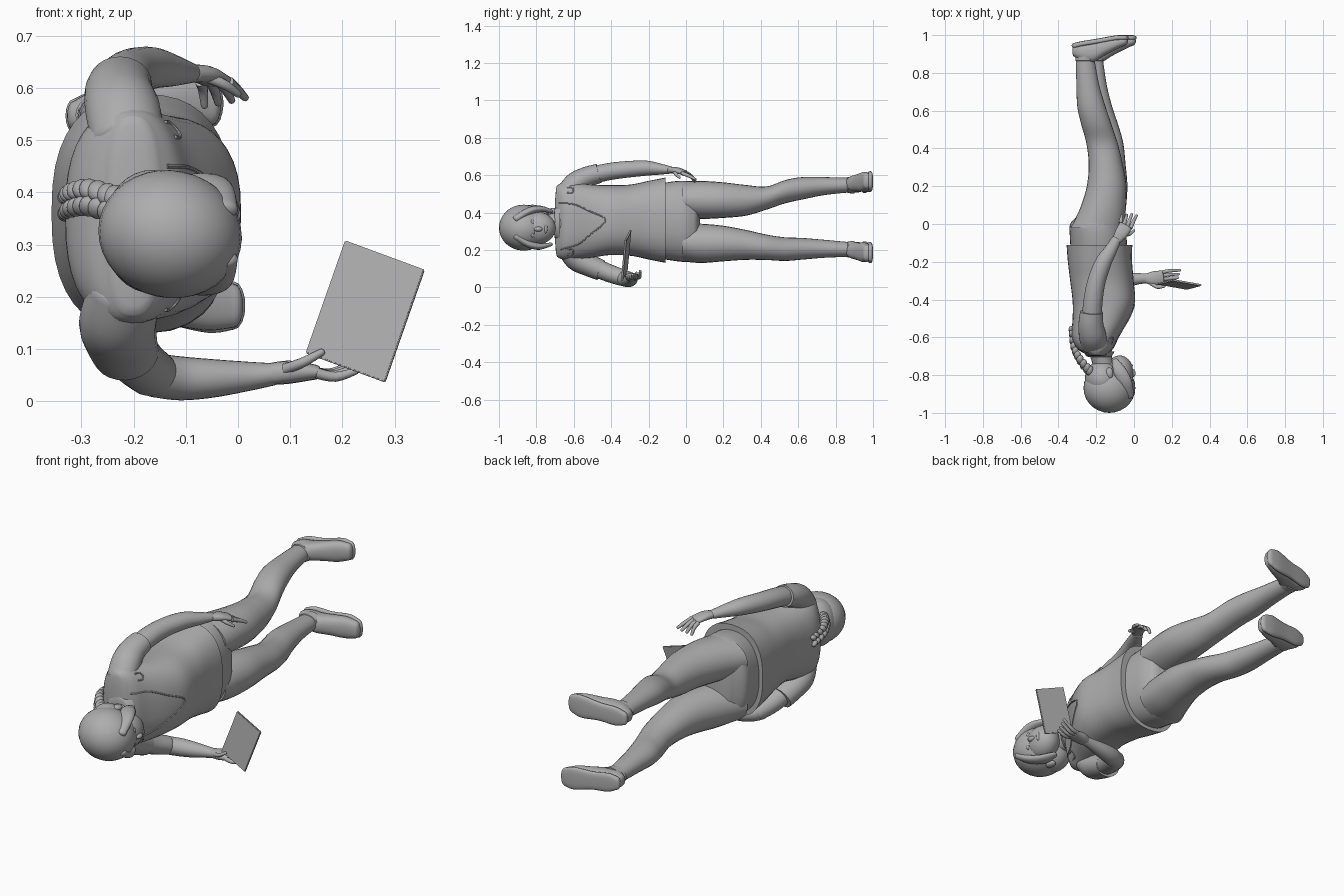
import bpy, bmesh, math
from mathutils import Vector, Matrix
from mathutils.bvhtree import BVHTree

X, Y, Z = Vector((1, 0, 0)), Vector((0, 1, 0)), Vector((0, 0, 1))
grey = bpy.data.materials.new("plain grey")
grey.diffuse_color = (0.42, 0.42, 0.42, 1)


def finish(name, bm, angle=40):
    bmesh.ops.recalc_face_normals(bm, faces=bm.faces)
    me = bpy.data.meshes.new(name)
    bm.to_mesh(me)
    bm.free()
    me.materials.append(grey)
    ob = bpy.data.objects.new(name, me)
    bpy.context.collection.objects.link(ob)
    bpy.ops.object.select_all(action='DESELECT')
    ob.select_set(True)
    bpy.context.view_layer.objects.active = ob
    bpy.ops.object.shade_smooth_by_angle(angle=math.radians(angle))
    return ob


def smooth(rows, steps):
    """Spline through rows of numbers."""
    out = []
    for i in range(len(rows) - 1):
        a, b, c, d = (rows[max(0, min(len(rows) - 1, i + k))] for k in (-1, 0, 1, 2))
        for s in range(steps):
            t = s / steps
            out.append([0.5 * (2 * q + (r - p) * t + (2 * p - 5 * q + 4 * r - w) * t * t
                               + (3 * q - p - 3 * r + w) * t ** 3)
                        for p, q, r, w in zip(a, b, c, d)])
    return out + [list(rows[-1])]


def add_loft(bm, rows, ref=X, axis=None, power=2.0, steps=5, sides=24, caps=(0.0, 0.0)):
    """Skin rings (x, y, z, half size along ref, half size across); caps round the ends."""
    rows = smooth(rows, steps)
    pts = [Vector(r[:3]) for r in rows]
    rings = []
    n = len(rows)
    for i, r in enumerate(rows):
        t = axis or (pts[min(i + 1, n - 1)] - pts[max(i - 1, 0)]).normalized()
        rings.append((pts[i], t, r[3], r[4]))
    for end, sign in ((0, -1), (1, 1)):
        if caps[end]:
            p, t, a, b = rings[-1] if end else rings[0]
            for ang in (25, 48, 68, 82):
                c, s = math.cos(math.radians(ang)), math.sin(math.radians(ang))
                extra = (p + t * sign * caps[end] * s, t, a * c, b * c)
                rings.append(extra) if end else rings.insert(0, extra)
    loops = []
    for p, t, a, b in rings:
        u = (ref - t * ref.dot(t)).normalized()
        v = t.cross(u)
        loop = []
        for k in range(sides):
            c, s = math.cos(2 * math.pi * k / sides), math.sin(2 * math.pi * k / sides)
            cc = math.copysign(abs(c) ** (2 / power), c)
            ss = math.copysign(abs(s) ** (2 / power), s)
            loop.append(bm.verts.new(p + u * a * cc + v * b * ss))
        loops.append(loop)
    for l0, l1 in zip(loops, loops[1:]):
        for k in range(sides):
            bm.faces.new((l0[k], l0[(k + 1) % sides], l1[(k + 1) % sides], l1[k]))
    bm.faces.new(loops[0])
    bm.faces.new(loops[-1])


def loft(name, rows, **kw):
    bm = bmesh.new()
    add_loft(bm, rows, **kw)
    return finish(name, bm)


def ball(name, centre, size, rot=(0, 0, 0)):
    bm = bmesh.new()
    m = Matrix.Translation(centre)
    for ang, ax in zip(rot, "XYZ"):
        m = m @ Matrix.Rotation(math.radians(ang), 4, ax)
    bmesh.ops.create_uvsphere(bm, u_segments=28, v_segments=18, radius=1,
                              matrix=m @ Matrix.Diagonal((*size, 1)))
    return finish(name, bm)


# Shirt body, neck end to hem
shirt = loft("shirt", [
    (-0.20, -0.69, 0.355, 0.055, 0.19), (-0.205, -0.66, 0.355, 0.095, 0.205),
    (-0.205, -0.60, 0.355, 0.125, 0.205), (-0.175, -0.50, 0.355, 0.15, 0.195),
    (-0.16, -0.41, 0.36, 0.165, 0.187), (-0.17, -0.30, 0.36, 0.168, 0.19),
    (-0.18, -0.20, 0.36, 0.17, 0.21), (-0.183, -0.11, 0.36, 0.174, 0.228)],
    axis=Y, power=2.5, sides=40, caps=(0.012, 0))

# Hips and the two legs
loft("hips", [
    (-0.185, -0.14, 0.355, 0.15, 0.20), (-0.19, -0.06, 0.355, 0.15, 0.213),
    (-0.192, 0.0, 0.353, 0.146, 0.216), (-0.18, 0.045, 0.352, 0.115, 0.205)],
    axis=Y, power=2.3, sides=40, caps=(0, 0.03))
loft("upper_leg_side_leg", [
    (-0.195, -0.02, 0.468, 0.14, 0.10), (-0.165, 0.08, 0.468, 0.122, 0.102),
    (-0.145, 0.2, 0.467, 0.105, 0.095), (-0.15, 0.32, 0.466, 0.09, 0.082),
    (-0.17, 0.43, 0.478, 0.083, 0.062), (-0.20, 0.53, 0.512, 0.08, 0.062),
    (-0.225, 0.62, 0.53, 0.075, 0.06), (-0.245, 0.74, 0.542, 0.06, 0.048),
    (-0.26, 0.89, 0.548, 0.048, 0.038)], axis=Y)
loft("lower_leg_side_leg", [
    (-0.195, -0.02, 0.24, 0.14, 0.10), (-0.165, 0.08, 0.236, 0.122, 0.105),
    (-0.14, 0.2, 0.235, 0.105, 0.095), (-0.135, 0.32, 0.228, 0.09, 0.08),
    (-0.14, 0.43, 0.215, 0.083, 0.068), (-0.165, 0.53, 0.205, 0.08, 0.063),
    (-0.19, 0.62, 0.207, 0.075, 0.058), (-0.205, 0.74, 0.207, 0.06, 0.048),
    (-0.215, 0.89, 0.203, 0.048, 0.038)], axis=Y)

# Shoes: upper, sole, ankle collar and laces
for label, dx, z, splay in (("upper_side", 0, 0.548, 0.025), ("lower_side", 0.042, 0.203, -0.022)):
    zz = lambda x: z + splay * (x + 0.3) / 0.28
    loft(label + "_shoe", [(x + dx, y, zz(x), a, b) for x, y, a, b in (
        (-0.315, 0.915, 0.03, 0.028), (-0.28, 0.91, 0.045, 0.042), (-0.22, 0.91, 0.055, 0.044),
        (-0.16, 0.935, 0.046, 0.048), (-0.10, 0.955, 0.035, 0.052), (-0.05, 0.968, 0.024, 0.042))],
        ref=Y, axis=X, power=2.4, caps=(0.012, 0.018))
    loft(label + "_sole", [(x + dx, y, zz(x), 0.014, b) for x, y, b in (
        (-0.315, 0.945, 0.032), (-0.27, 0.955, 0.046), (-0.19, 0.968, 0.045),
        (-0.10, 0.984, 0.056), (-0.05, 0.986, 0.046))],
        ref=Y, axis=X, power=3, caps=(0.015, 0.022))
    loft(label + "_shoe_collar", [(-0.255 + dx, 0.865, z, 0.056, 0.043),
         (-0.25 + dx, 0.90, z, 0.058, 0.046)], axis=Y, caps=(0.006, 0))
    for i in range(4):
        x = -0.175 + 0.022 * i
        yt = 0.886 + 0.012 * i
        loft(f"{label}_lace_{i + 1}", [(x + dx, yt + 0.009, zz(x) - 0.027, 0.004, 0.004),
             (x + dx, yt, zz(x), 0.004, 0.004), (x + dx, yt + 0.009, zz(x) + 0.027, 0.004, 0.004)],
             steps=3, sides=8)

# Arms with wider short sleeves
loft("lowered_sleeve", [(-0.21, -0.645, 0.50, 0.07, 0.055), (-0.22, -0.59, 0.555, 0.072, 0.062),
     (-0.228, -0.53, 0.59, 0.066, 0.056), (-0.225, -0.465, 0.61, 0.06, 0.052)], caps=(0.02, 0))
loft("lowered_arm", [(-0.225, -0.54, 0.59, 0.052, 0.046), (-0.218, -0.42, 0.618, 0.051, 0.046),
     (-0.20, -0.31, 0.632, 0.048, 0.044), (-0.165, -0.21, 0.638, 0.044, 0.04),
     (-0.125, -0.14, 0.633, 0.034, 0.03), (-0.092, -0.08, 0.628, 0.025, 0.019)], caps=(0, 0.01))
loft("raised_sleeve", [(-0.215, -0.64, 0.215, 0.07, 0.055), (-0.23, -0.585, 0.155, 0.074, 0.065),
     (-0.225, -0.52, 0.12, 0.07, 0.06), (-0.215, -0.455, 0.092, 0.064, 0.056)], caps=(0.02, 0))
loft("raised_upper_arm", [(-0.22, -0.51, 0.118, 0.054, 0.05), (-0.195, -0.42, 0.08, 0.053, 0.048),
     (-0.165, -0.345, 0.054, 0.05, 0.045)], caps=(0, 0.04))
loft("raised_forearm", [(-0.16, -0.335, 0.05, 0.042, 0.046), (-0.11, -0.31, 0.044, 0.042, 0.044),
     (-0.05, -0.298, 0.044, 0.037, 0.04), (0.02, -0.29, 0.048, 0.028, 0.03),
     (0.07, -0.288, 0.052, 0.021, 0.026)], ref=Z, caps=(0.035, 0.01))


# Hands: a palm with tapering fingers and thumb
def hand(label, palm, fingers, ref):
    bm = bmesh.new()
    add_loft(bm, palm, ref=ref, sides=16, power=2.4, caps=(0.006, 0.008))
    for a, b, c in fingers:
        add_loft(bm, [(*a, 0.0105, 0.0105), (*b, 0.0095, 0.0095), (*c, 0.007, 0.007)],
                 ref=ref, steps=4, sides=10, caps=(0, 0.006))
    finish(label, bm)


hand("lowered_hand", [(-0.092, -0.085, 0.628, 0.017, 0.024), (-0.068, -0.05, 0.626, 0.017, 0.034),
                      (-0.045, -0.012, 0.615, 0.013, 0.036)],
     [((-0.072 + 0.018 * i, 0.004 - 0.009 * i, 0.612), (-0.067 + 0.022 * i, 0.027 - 0.003 * i, 0.596),
       (-0.064 + 0.026 * i, 0.045 + 0.003 * (i % 3), 0.566 + 0.005 * i)) for i in range(4)]
     + [((-0.058, -0.06, 0.62), (-0.025, -0.054, 0.606), (0.0, -0.035, 0.588))], Z)
hand("raised_hand", [(0.06, -0.288, 0.052, 0.021, 0.024), (0.10, -0.288, 0.056, 0.022, 0.037),
                     (0.15, -0.283, 0.056, 0.014, 0.037)],
     [((0.15, -0.312 + 0.019 * i, 0.054), (0.187, -0.308 + 0.02 * i, 0.047 + 0.003 * i),
       (0.225 + 0.006 * i, -0.305 + 0.02 * i, 0.058 + 0.01 * i)) for i in range(4)]
     + [((0.09, -0.315, 0.062), (0.125, -0.334, 0.075), (0.16, -0.33, 0.094))], Z)

# Tablet, tilted slab
bm = bmesh.new()
u = Vector((0.152, -0.027, -0.056))
w = Vector((0.0755, 0.02, 0.2155))
nrm = u.cross(w).normalized()
m = Matrix((u, nrm * 0.01, w)).transposed().to_4x4()
m.translation = (0.2435, -0.32, 0.172)
bmesh.ops.create_cube(bm, size=1, matrix=m)
bmesh.ops.bevel(bm, geom=bm.edges[:], offset=0.002, segments=2, affect='EDGES')
finish("tablet", bm, 30)

# Neck and head
loft("neck", [(-0.19, -0.65, 0.345, 0.075, 0.085), (-0.175, -0.70, 0.34, 0.058, 0.06),
              (-0.15, -0.79, 0.33, 0.056, 0.056)], axis=Y)
ball("face", (-0.085, -0.80, 0.318), (0.08, 0.105, 0.088), (0, 0, -12))
ball("nose", (-0.006, -0.79, 0.312), (0.014, 0.022, 0.013))
ball("mouth", (-0.018, -0.75, 0.315), (0.012, 0.01, 0.026))
ball("hair", (-0.13, -0.868, 0.32), (0.138, 0.132, 0.122), (0, 12, 0))
ball("back_hair", (-0.165, -0.82, 0.325), (0.095, 0.10, 0.118))
for s, label in ((1, "upper"), (-1, "lower")):
    zc = 0.32
    loft(label + "_hair_lock", [
        (-0.03, -0.91, zc + s * 0.045, 0.03, 0.02), (-0.045, -0.84, zc + s * 0.088, 0.035, 0.02),
        (-0.075, -0.78, zc + s * 0.10, 0.034, 0.017), (-0.10, -0.725, zc + s * 0.09, 0.018, 0.01)],
        caps=(0.012, 0.012))
    ball(label + "_eye", (-0.013, -0.822, 0.316 + s * 0.034), (0.009, 0.008, 0.014))
    ball(label + "_ear", (-0.13, -0.79, zc + s * 0.105), (0.02, 0.03, 0.014))

# Braid made of paired overlapping lobes
path = smooth([(-0.235, -0.78, 0.375), (-0.285, -0.72, 0.39), (-0.32, -0.65, 0.385),
               (-0.332, -0.56, 0.375)], 3)
for i, p in enumerate(path):
    r = 0.029 - 0.0012 * i
    for s in (1, -1):
        ball(f"braid_lobe_{i + 1}_{'a' if s > 0 else 'b'}", (p[0], p[1] + s * 0.004, p[2] + s * 0.016),
             (r * 0.75, r, r * 0.72), (s * 30, 0, 0))

# Neckline and chest tabs laid on the shirt front
tree = BVHTree.FromObject(shirt, bpy.context.evaluated_depsgraph_get())


def trim(name, outline, r):
    rows = []
    for y, z in smooth(outline, 6):
        hit = tree.ray_cast(Vector((1, y, z)), -X)[0]
        if hit:
            rows.append((hit.x, y, z, r, r))
    loft(name, rows, steps=1, sides=8)


trim("neckline", [(-0.68, 0.45), (-0.60, 0.445), (-0.52, 0.41), (-0.43, 0.36),
                  (-0.51, 0.285), (-0.58, 0.23), (-0.67, 0.205)], 0.004)
loft("collar", [(-0.185, -0.70, 0.345, 0.068, 0.085), (-0.185, -0.675, 0.345, 0.082, 0.105)],
     axis=Y, caps=(0.006, 0))
for zc, label in ((0.52, "upper"), (0.19, "lower")):
    trim(label + "_chest_tab", [(-0.635, zc - 0.014), (-0.61, zc - 0.014), (-0.602, zc),
                                (-0.61, zc + 0.014), (-0.635, zc + 0.014)], 0.004)
